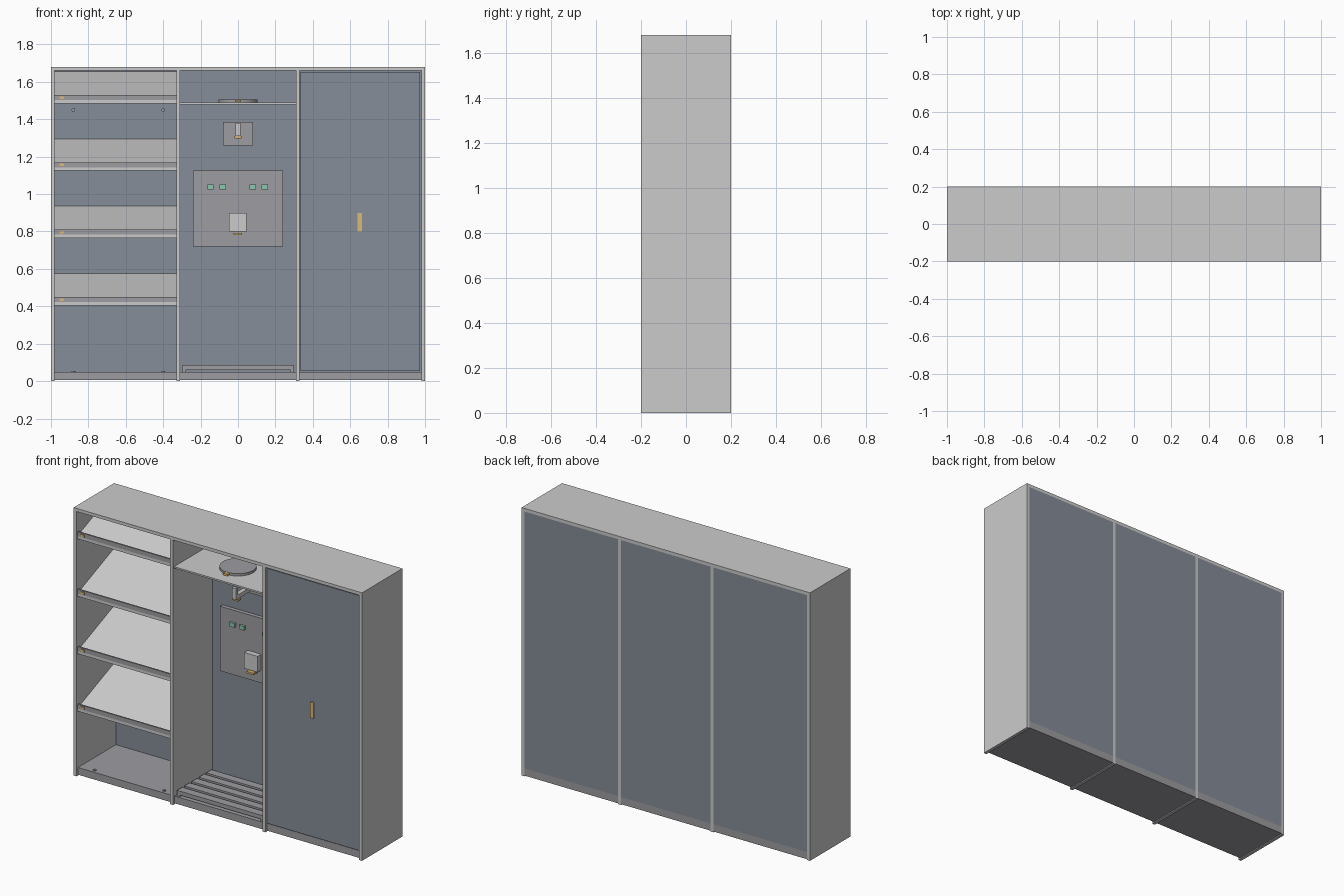
import bpy, bmesh, math
from mathutils import Matrix

if "Cube" in bpy.data.objects:
    bpy.data.objects.remove(bpy.data.objects["Cube"])


def material(name, rgb):
    m = bpy.data.materials.new(name)
    m.diffuse_color = (*rgb, 1)
    m.use_nodes = True
    m.node_tree.nodes["Principled BSDF"].inputs["Base Color"].default_value = m.diffuse_color
    return m


SLATE = material("slate_panel", (0.24, 0.27, 0.32))
GREY = material("mid_grey", (0.34, 0.34, 0.36))
GOLD = material("brass", (0.72, 0.48, 0.18))
GREEN = material("green", (0.25, 0.58, 0.42))
PALE = material("pale", (0.9, 0.9, 0.92))


def finish(name, bm, mat):
    me = bpy.data.meshes.new(name)
    bmesh.ops.recalc_face_normals(bm, faces=bm.faces)
    bm.to_mesh(me)
    bm.free()
    ob = bpy.data.objects.new(name, me)
    bpy.context.collection.objects.link(ob)
    if mat:
        me.materials.append(mat)
    return ob


def box(name, x, y, z, mat=None):
    """Axis-aligned box from (min, max) ranges."""
    bm = bmesh.new()
    size = [r[1] - r[0] for r in (x, y, z)]
    mid = [(r[0] + r[1]) / 2 for r in (x, y, z)]
    bmesh.ops.create_cube(bm, size=1, matrix=Matrix.Translation(mid) @ Matrix.Diagonal((*size, 1)))
    return finish(name, bm, mat)


def disc(name, pos, radius, depth, mat, sides=32, tilt=0):
    bm = bmesh.new()
    bmesh.ops.create_cone(bm, cap_ends=True, segments=sides, radius1=radius, radius2=radius, depth=depth,
                          matrix=Matrix.Translation(pos) @ Matrix.Rotation(tilt, 4, 'X'))
    return finish(name, bm, mat)


def profile_x(name, pts, x, mat=None):
    """Extrude a (y, z) profile along x."""
    bm = bmesh.new()
    f = bm.faces.new([bm.verts.new((x[0], y, z)) for y, z in pts])
    new = bmesh.ops.extrude_face_region(bm, geom=[f])["geom"]
    bmesh.ops.translate(bm, vec=(x[1] - x[0], 0, 0), verts=[v for v in new if isinstance(v, bmesh.types.BMVert)])
    return finish(name, bm, mat)


# Carcass: uprights and top
for name, x0 in (("side_left", -1), ("divider_left", -0.33), ("divider_right", 0.31), ("side_right", 0.98)):
    box(name, (x0, x0 + 0.02), (-0.2, 0.2), (0, 1.66))
box("top_panel", (-1, 1), (-0.2, 0.2), (1.66, 1.68))

# Back and floor of each bay
bays = {"left": (-0.98, -0.33), "middle": (-0.31, 0.31), "right": (0.33, 0.98)}
for bay, x in bays.items():
    box("back_" + bay, x, (0.19, 0.2), (0.05, 1.66), SLATE)
    box("base_" + bay, x, (-0.185, 0.2), (0.005, 0.05), GREY)

# Left bay: four sloping shelves with a front lip and brass tag
for i in range(4):
    z = 0.405 + 0.36 * i
    x = bays["left"]
    profile_x("sloping_shelf", [(-0.19, z), (-0.19, z + 0.018), (0.19, z + 0.17), (0.19, z + 0.152)], x)
    box("shelf_lip", x, (-0.19, -0.18), (z + 0.018, z + 0.045), GREY)
    box("shelf_tag", (-0.955, -0.93), (-0.196, -0.19), (z + 0.024, z + 0.038), GOLD)
for x in (-0.88, -0.4):
    disc("wall_peg", (x, 0.185, 1.45), 0.01, 0.015, GREY, 16, math.pi / 2)
    disc("floor_stud", (x, -0.16, 0.052), 0.01, 0.006, GREY, 16)

# Middle bay: upper shelf with a turntable
box("upper_shelf", bays["middle"], (-0.19, 0.19), (1.48, 1.49))
disc("turntable", (0, 0, 1.4975), 0.105, 0.015, GREY)
box("turntable_tab", (-0.015, 0.015), (-0.125, -0.1), (1.492, 1.504), GOLD)

# Hook on its wall plate
box("hook_plate", (-0.08, 0.08), (0.17, 0.19), (1.26, 1.385), GREY)
profile_x("hook", [(0.17, 1.31), (-0.04, 1.31), (-0.04, 1.38), (-0.02, 1.38), (-0.02, 1.335), (0.17, 1.335)],
          (-0.014, 0.014), PALE)
box("hook_tab", (-0.02, 0.02), (-0.03, 0.0), (1.298, 1.31), GOLD)

# Equipment board with green blocks and a holder
box("wall_board", (-0.24, 0.24), (0.165, 0.19), (0.72, 1.125), GREY)
for x in (-0.147, -0.082, 0.078, 0.143):
    box("green_block", (x - 0.017, x + 0.017), (0.15, 0.165), (1.025, 1.05), GREEN)
box("holder", (-0.048, 0.045), (0.13, 0.165), (0.8, 0.9), PALE)
box("holder_tab", (-0.025, 0.022), (0.12, 0.165), (0.78, 0.792), GOLD)

# Slatted floor grate
for i in range(5):
    y = -0.175 + 0.072 * i
    box("floor_slat", (-0.3, 0.3), (y, y + 0.052), (0.06, 0.085), GREY)
for x in (-0.3, 0.28):
    box("slat_bearer", (x, x + 0.02), (-0.175, 0.165), (0.05, 0.06), GREY)

# Right bay: door and pull
box("door", (0.335, 0.972), (-0.192, -0.172), (0.055, 1.653), SLATE)
box("door_handle", (0.64, 0.662), (-0.2, -0.192), (0.8, 0.9), GOLD)
